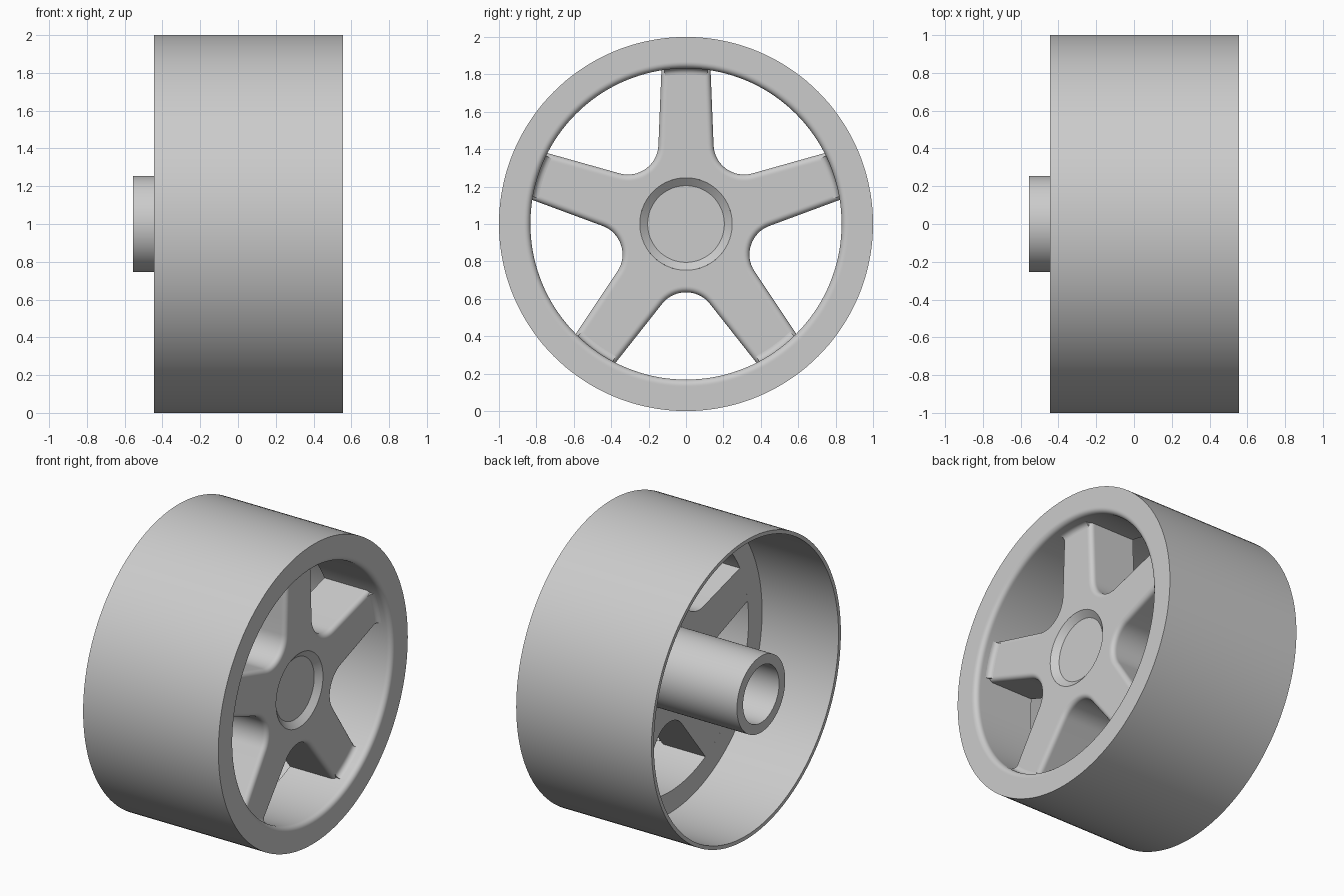
import bpy, bmesh
from math import sin, cos, pi, radians, atan2, hypot, sqrt

if "Cube" in bpy.data.objects:
    bpy.data.objects.remove(bpy.data.objects["Cube"], do_unlink=True)

FRONT, SPOKE_FRONT, SPOKE_BACK, REAR = 0.555, 0.455, 0.12, -0.445
OPENING, HUB_EDGE, SPOKES = 0.832, 0.247, 5

grey = bpy.data.materials.new("plain grey")
grey.use_nodes = True
grey.diffuse_color = (0.6, 0.6, 0.6, 1)
grey.node_tree.nodes["Principled BSDF"].inputs["Base Color"].default_value = (0.6, 0.6, 0.6, 1)


def loft(name, loops, close_sections=True, close_loops=True, caps=False):
    """Skin matching loops of points with quads."""
    bm = bmesh.new()
    rings = [[bm.verts.new(p) for p in loop] for loop in loops]
    n, m = len(rings), len(rings[0])
    for i in range(n if close_loops else n - 1):
        a, b = rings[i], rings[(i + 1) % n]
        for j in range(m if close_sections else m - 1):
            k = (j + 1) % m
            bm.faces.new((a[j], a[k], b[k], b[j]))
    if caps:
        bm.faces.new(rings[0])
        bm.faces.new(rings[-1])
    bmesh.ops.remove_doubles(bm, verts=bm.verts, dist=1e-5)
    bmesh.ops.recalc_face_normals(bm, faces=bm.faces)
    mesh = bpy.data.meshes.new(name)
    bm.to_mesh(mesh)
    bm.free()
    mesh.materials.append(grey)
    obj = bpy.data.objects.new(name, mesh)
    bpy.context.collection.objects.link(obj)
    bpy.ops.object.select_all(action='DESELECT')
    obj.select_set(True)
    bpy.context.view_layer.objects.active = obj
    bpy.ops.object.shade_smooth_by_angle(angle=radians(32))
    return obj


def spin(profile, angles):
    """Turn a (radius, x) profile about the wheel axis."""
    return [[(x, r * cos(a), 1 + r * sin(a)) for r, x in profile] for a in angles]


def arc(r, x, size, start, end, steps=6):
    return [(r + size * cos(radians(start + (end - start) * i / steps)),
             x + size * sin(radians(start + (end - start) * i / steps)))
            for i in range(steps + 1)]


full_turn = [2 * pi * i / 144 for i in range(144)]

# Rim: thin barrel with a thick front flange and rounded opening edge
lip = 0.032
rim_profile = [(OPENING, SPOKE_BACK), (0.975, SPOKE_BACK), (0.975, REAR), (1, REAR),
               (1, FRONT), (OPENING + lip + 0.006, FRONT)]
rim_profile += arc(OPENING + lip, FRONT - lip, lip, 90, 180)
rim_profile += [(OPENING, FRONT - lip - 0.006)]
loft("rim", spin(rim_profile, full_turn))

# Hub: tube with a blind bore and a shallow dished cap
hub_profile = [(0, 0.3), (0.19, 0.3), (0.19, -0.555), (0.255, -0.555),
               (0.255, SPOKE_BACK), (HUB_EDGE, SPOKE_BACK), (HUB_EDGE, SPOKE_FRONT),
               (0.205, 0.42), (0, 0.42)]
loft("hub", spin(hub_profile, full_turn), close_sections=False)


def window(grow):
    """Edge of one gap between spokes, as (angle, radius) pairs."""
    centre, radius, half = 0.528, 0.163 + grow, radians(38.3)
    pts = []
    for i in range(17):
        f = (pi / 2 - half) * (i / 8 - 1)
        pts.append((centre - radius * cos(f), radius * sin(f)))
    u, v = pts[-1]
    along = u * cos(half) + v * sin(half)
    reach = -along + sqrt(along ** 2 - (u * u + v * v - OPENING ** 2))
    side = [(u + reach * t / 4 * cos(half), v + reach * t / 4 * sin(half)) for t in range(1, 5)]
    pts = [(u, -v) for u, v in reversed(side)] + pts + side
    return [(atan2(v, u), hypot(u, v)) for u, v in pts]


def star(grow):
    """Outline of all spokes, ending in arcs against the rim."""
    gap, step = window(grow), 2 * pi / SPOKES
    edge = gap[-1][0]
    tip = [(edge + (step - 2 * edge) * i / 8, OPENING) for i in range(1, 8)]
    return [(a - pi / 2 + k * step, r) for k in range(SPOKES) for a, r in gap + tip]


def at(outline, x, radius=None):
    return [(x, (radius or r) * cos(a), 1 + (radius or r) * sin(a)) for a, r in outline]


# Spokes: star plate with rounded front edges
soft = 0.03
layers = [at(star(0), SPOKE_BACK, HUB_EDGE), at(star(0), SPOKE_BACK),
          at(star(0), SPOKE_FRONT - soft - 0.006)]
for i in range(7):
    t = pi / 2 * i / 6
    layers.append(at(star(soft * (1 - cos(t))), SPOKE_FRONT - soft * (1 - sin(t))))
layers += [at(star(soft + 0.006), SPOKE_FRONT),
           at(star(soft + 0.006), SPOKE_FRONT, HUB_EDGE)]
loft("spokes", layers)

# Fillets where the spokes meet the rim
size = 0.032
fillet = [(OPENING, SPOKE_FRONT - 0.005), (OPENING - size, SPOKE_FRONT - 0.005)]
fillet += arc(OPENING - size, SPOKE_FRONT + size, size, -90, 0)
for k in range(SPOKES):
    mid = pi / 2 + 2 * pi * k / SPOKES
    sweep = [mid + radians(8) * (i / 6 - 1) for i in range(13)]
    loft(f"spoke_fillet_{k + 1}", spin(fillet, sweep), close_loops=False, caps=True)
